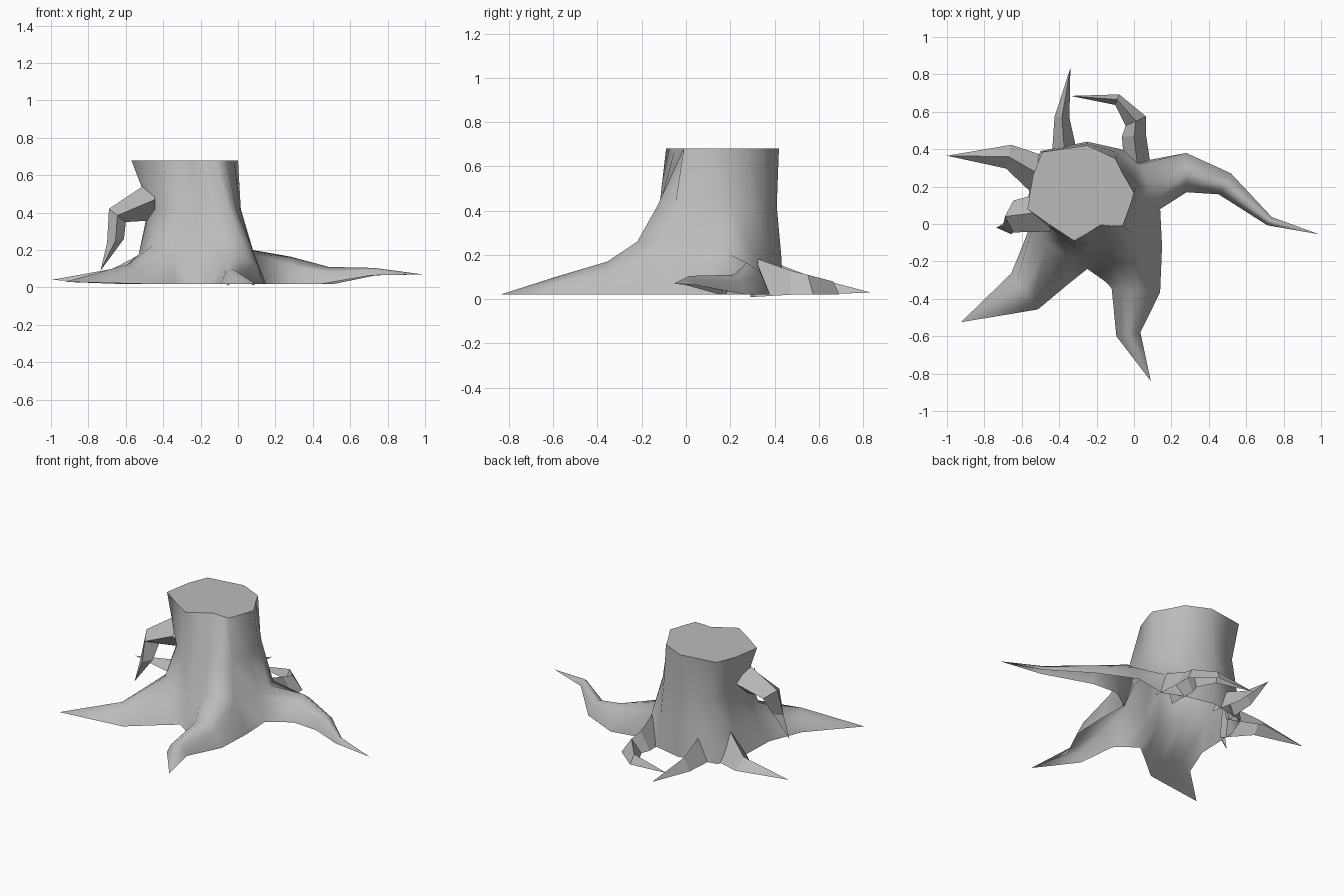
import bpy
from mathutils import Vector

cube = bpy.data.objects.get("Cube")
if cube:
    bpy.data.objects.remove(cube, do_unlink=True)

# Single bare-wood colour
wood = bpy.data.materials.new("grey_wood")
wood.use_nodes = True
colour = (0.5, 0.5, 0.5, 1)
wood.diffuse_color = colour
wood.node_tree.nodes["Principled BSDF"].inputs["Base Color"].default_value = colour


def skin(name, sheets, smooth=False):
    """Turn sheets of point rows into quads and weld them into one surface."""
    verts, faces = [], []
    for rows in sheets:
        start, n = len(verts), len(rows[0])
        verts += [p for row in rows for p in row]
        for r in range(len(rows) - 1):
            for i in range(n - 1):
                a = start + r * n + i
                faces.append((a, a + 1, a + n + 1, a + n))
    mesh = bpy.data.meshes.new(name)
    mesh.from_pydata(verts, [], faces)
    mesh.materials.append(wood)
    obj = bpy.data.objects.new(name, mesh)
    bpy.context.collection.objects.link(obj)
    bpy.ops.object.select_all(action="DESELECT")
    obj.select_set(True)
    bpy.context.view_layer.objects.active = obj
    bpy.ops.object.mode_set(mode="EDIT")
    bpy.ops.mesh.select_all(action="SELECT")
    bpy.ops.mesh.remove_doubles(threshold=0.0005)
    bpy.ops.mesh.normals_make_consistent(inside=False)
    bpy.ops.object.mode_set(mode="OBJECT")
    if smooth:
        bpy.ops.object.shade_smooth()


ROUND = [(-1, 0), (-0.6, 0.68), (0, 1), (0.6, 0.68), (1, 0)]
RIDGE = [(-1, 0), (0, 1), (1, 0)]


def root_rows(stations, profile):
    """Sweep a profile along stations of x, y, half width, bottom, top."""
    rows = []
    for i, (x, y, w, low, high) in enumerate(stations):
        a = Vector(stations[max(i - 1, 0)][:2])
        b = Vector(stations[min(i + 1, len(stations) - 1)][:2])
        t = (b - a).normalized()
        rows.append([(x - t.y * w * u, y + t.x * w * u, low + (high - low) * v)
                     for u, v in profile])
    return rows


# Trunk columns, anticlockwise: top x y, waist x y, shoulder x y z, foot x y
TOP, WAIST, GROUND = 0.68, 0.42, 0.02
columns = [
    ((-.02, .1), (.01, .1), (.08, .1, .18), (.14, .08)),
    ((0, .165), (.015, .2), (.08, .2, .2), None),
    ((-.06, .27), (-.04, .3), (.03, .32, .17), (.07, .34)),
    ((-.1, .35), (-.09, .36), (-.08, .38, .2), (-.07, .4)),
    ((-.25, .42), (-.25, .41), (-.25, .43, .2), (-.25, .44)),
    ((-.49, .385), (-.44, .38), (-.47, .39, .2), (-.5, .39)),
    ((-.54, .26), (-.48, .25), (-.51, .24, .2), (-.56, .24)),
    ((-.57, .08), (-.47, .06), (-.53, .02, .18), (-.57, -.05)),
    ((-.45, -.005), (-.41, -.05), (-.46, -.1, .22), None),
    ((-.32, -.09), (-.32, -.12), (-.34, -.19, .18), (-.35, -.32)),
    ((-.25, -.05), (-.23, -.12), (-.24, -.19, .18), (-.25, -.24)),
    ((-.18, -.005), (-.13, -.12), (-.11, -.21, .22), (-.15, -.31)),
    ((-.12, -.01), (-.05, -.13), (.01, -.22, .26), None),
    ((-.06, -.01), (-.01, -.05), (.07, -.14, .22), (.15, -.12)),
]
columns.append(columns[0])
tops = [(*c[0], TOP) for c in columns]
waists = [(*c[1], WAIST) for c in columns]
shoulders = [c[2] for c in columns]
feet = [c[3] and (*c[3], GROUND) for c in columns]
sheets = [[tops, waists, shoulders]]

# Trunk foot between the three broad roots
for a, b in [(2, 7), (9, 11), (13, 14)]:
    sheets.append([shoulders[a:b + 1], feet[a:b + 1]])

# Broad roots growing from the openings: left, front right, front
broad_roots = [
    (0, [(.28, .275, .105, .02, .165), (.485, .215, .065, .02, .11),
         (.725, .015, .025, .065, .105), (.99, -.055, 0, .07, .07)]),
    (7, [(-.585, -.36, .12, .02, .125), (-.925, -.525, 0, .03, .03)]),
    (11, [(.01, -.355, .13, .02, .17), (-.03, -.59, .065, .02, .1),
          (.09, -.84, 0, .02, .02)]),
]
for a, stations in broad_roots:
    opening = [feet[a], *shoulders[a:a + 3], feet[a + 2]]
    # Aim the first section with a lead-in station at the opening
    middle = (Vector(feet[a]) + Vector(feet[a + 2])) / 2
    lead_in = (middle.x, middle.y, 0, 0, 0)
    sheets.append([opening] + root_rows([lead_in] + stations, ROUND)[1:])
skin("trunk_and_broad_roots", sheets, smooth=True)

# Flat sawn top
cut = bpy.data.meshes.new("sawn_top")
cut.from_pydata(tops[:-1], [], [tuple(range(len(tops) - 1))])
cut.materials.append(wood)
bpy.context.collection.objects.link(bpy.data.objects.new("sawn_top", cut))

# Thin faceted roots
thin_roots = {
    "right_root": [(-.48, .25, .11, .02, .2), (-.67, .36, .065, .03, .1),
                   (-1, .365, 0, .04, .04)],
    "back_root": [(-.37, .36, .07, .02, .18), (-.385, .57, .04, .02, .1),
                  (-.34, .835, 0, .03, .03)],
    "curled_back_root": [(.02, .3, .07, .01, .19), (0, .47, .065, .02, .13),
                         (.01, .55, .06, .02, .11), (-.09, .665, .03, .02, .08),
                         (-.34, .685, 0, .03, .03)],
}
for name, stations in thin_roots.items():
    skin(name, [root_rows(stations, RIDGE)])

# Broken side branch that bends down: upper x z, lower x z, middle y, half depth
bends = [(-.45, .58, -.44, .36, .07, .11), (-.69, .42, -.6, .35, .04, .085),
         (-.7, .24, -.61, .26, -.01, .045), (-.735, .09, -.735, .09, -.02, 0)]
branch = []
for ux, uz, lx, lz, y, d in bends:
    mx, mz = (ux + lx) / 2, (uz + lz) / 2
    branch.append([(ux, y, uz), (mx, y + d, mz), (lx, y, lz), (mx, y - d, mz), (ux, y, uz)])
skin("side_branch", [branch])
